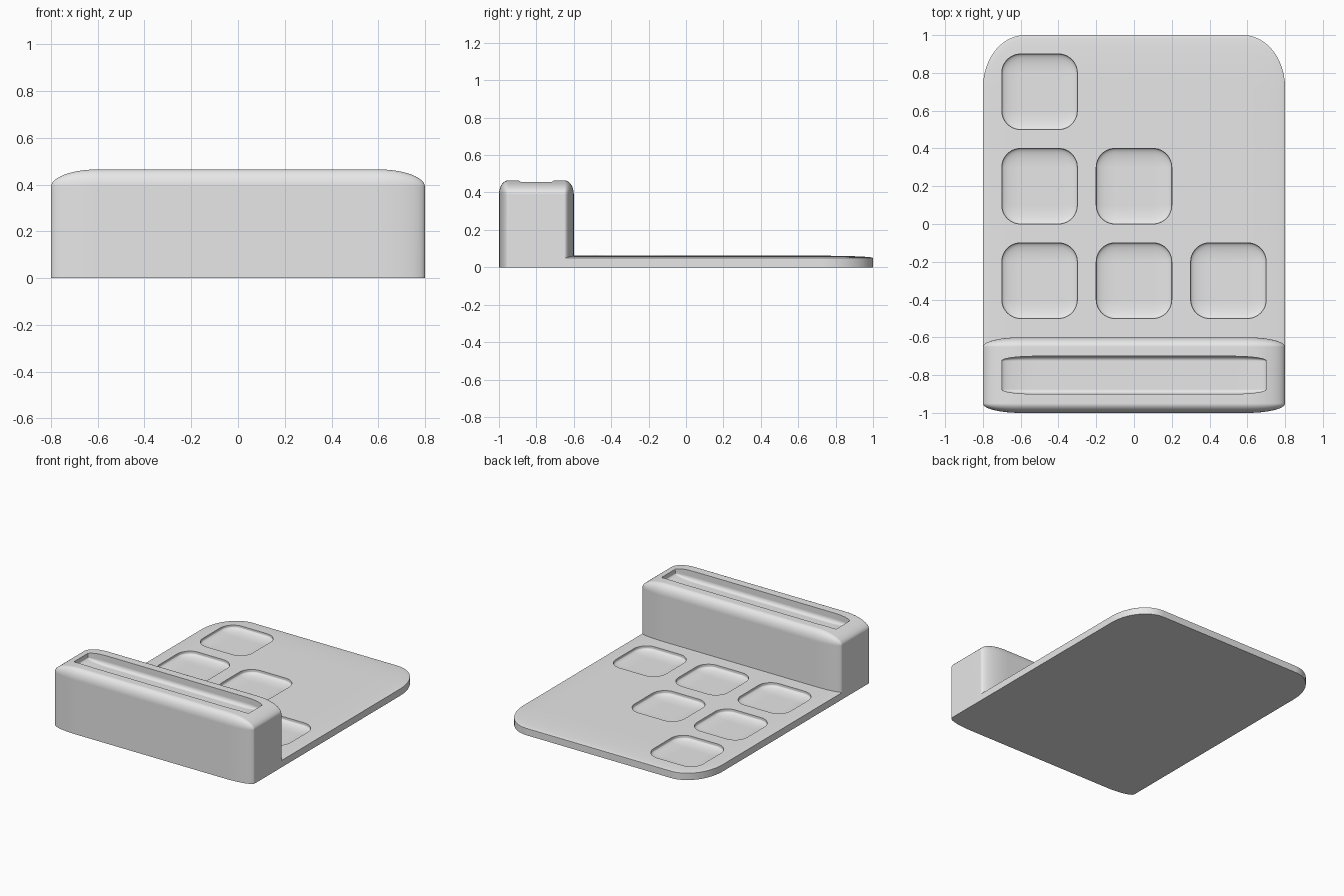
import bpy
import bmesh
from mathutils import Vector

if "Cube" in bpy.data.objects:
    bpy.data.objects.remove(bpy.data.objects["Cube"], do_unlink=True)

grey = bpy.data.materials.new("plain grey")
grey.use_nodes = True
colour = (0.8, 0.8, 0.8, 1)
grey.diffuse_color = colour
grey.node_tree.nodes["Principled BSDF"].inputs["Base Color"].default_value = colour


def rounded_box(name, low, high, radii, round_top=True, segments=12):
    """Box with elliptical rounding on its upright edges and on its top or bottom rim."""
    low, high, radii = Vector(low), Vector(high), Vector(radii)
    bm = bmesh.new()
    bmesh.ops.create_cube(bm, size=1)
    size, middle = high - low, (high + low) / 2
    # Bevel in a space where every radius is one, then stretch to size
    bmesh.ops.scale(bm, vec=[s / r for s, r in zip(size, radii)], verts=bm.verts)
    flat_side = -1 if round_top else 1
    edges = [e for e in bm.edges if any(v.co.z * flat_side < 0 for v in e.verts)]
    bmesh.ops.bevel(bm, geom=edges, offset=1, offset_type='OFFSET',
                    segments=segments, profile=0.5, affect='EDGES')
    bmesh.ops.scale(bm, vec=radii, verts=bm.verts)
    bmesh.ops.translate(bm, vec=middle, verts=bm.verts)
    bmesh.ops.recalc_face_normals(bm, faces=bm.faces)
    mesh = bpy.data.meshes.new(name)
    bm.to_mesh(mesh)
    bm.free()
    mesh.materials.append(grey)
    obj = bpy.data.objects.new(name, mesh)
    bpy.context.collection.objects.link(obj)
    return obj


def select(obj):
    bpy.ops.object.select_all(action='DESELECT')
    obj.select_set(True)
    bpy.context.view_layer.objects.active = obj


def carve(obj, cutter):
    """Cut the cutter out of the object and discard the cutter."""
    mod = obj.modifiers.new("carve", 'BOOLEAN')
    mod.operation = 'DIFFERENCE'
    mod.solver = 'EXACT'
    mod.object = cutter
    select(obj)
    bpy.ops.object.modifier_apply(modifier=mod.name)
    bpy.data.objects.remove(cutter, do_unlink=True)


def finish(obj):
    select(obj)
    bpy.ops.object.shade_smooth_by_angle(angle=0.5)
    weighted = obj.modifiers.new("even shading", 'WEIGHTED_NORMAL')
    weighted.keep_sharp = True


# Thin tray with rounded back corners
tray = rounded_box("tray", (-0.8, -0.96, 0), (0.8, 1, 0.062), (0.22, 0.28, 0.012))

# Staircase of square pockets: three, two, one
for row in range(3):
    for column in range(3 - row):
        x, y = -0.5 + column * 0.5, -0.3 + row * 0.5
        carve(tray, rounded_box("pocket_cutter", (x - 0.2, y - 0.2, 0.022),
                                (x + 0.2, y + 0.2, 0.2), (0.1, 0.1, 0.025), False))
finish(tray)

# Raised front block with a long slot in its top
block = rounded_box("front_block", (-0.8, -1, 0), (0.8, -0.6, 0.465), (0.2, 0.05, 0.075))
carve(block, rounded_box("slot_cutter", (-0.7, -0.9, 0.395), (0.7, -0.7, 0.7),
                         (0.175, 0.025, 0.03), False))
finish(block)
